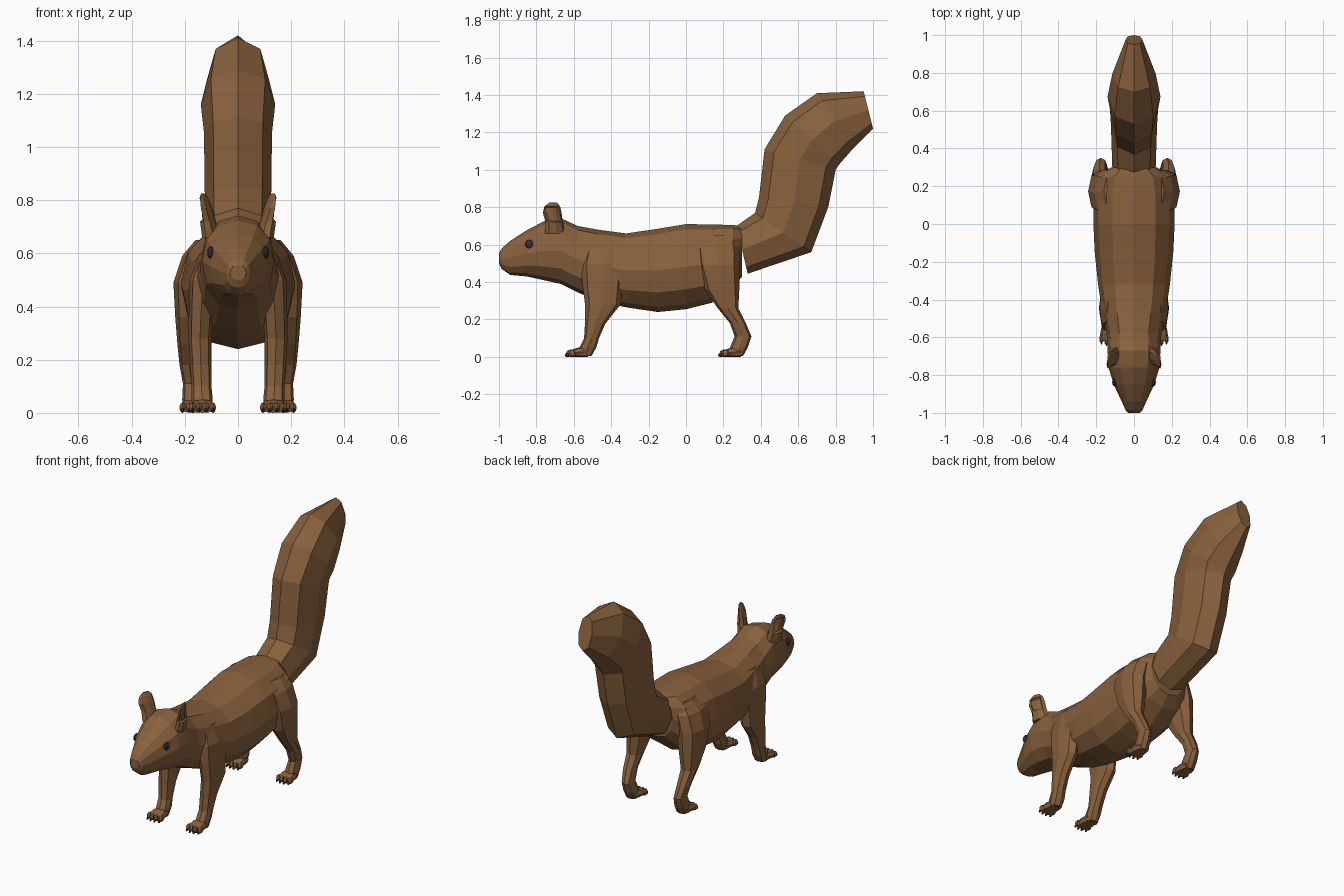
import bpy, bmesh, math
from mathutils import Vector

if "Cube" in bpy.data.objects:
    bpy.data.objects.remove(bpy.data.objects["Cube"])


def material(name, rgb):
    m = bpy.data.materials.new(name)
    m.diffuse_color = (*rgb, 1)
    m.use_nodes = True
    m.node_tree.nodes["Principled BSDF"].inputs["Base Color"].default_value = m.diffuse_color
    return m


FUR = material("brown fur", (0.25, 0.12, 0.047))
DARK = material("charcoal", (0.03, 0.034, 0.04))


def finish(name, bm, mat, mirror=False):
    bmesh.ops.recalc_face_normals(bm, faces=bm.faces)
    me = bpy.data.meshes.new(name)
    bm.to_mesh(me)
    bm.free()
    me.materials.append(mat)
    ob = bpy.data.objects.new(name, me)
    bpy.context.collection.objects.link(ob)
    if mirror:
        ob.modifiers.new("mirror", 'MIRROR').use_mirror_merge = False
    return ob


def oval(c, u, v, n, e=2.0):
    """Superellipse ring round c, spanned by half axes u and v."""
    pts = []
    for i in range(n):
        a = 2 * math.pi * i / n
        ca, sa = math.cos(a), math.sin(a)
        ca = math.copysign(abs(ca) ** (2 / e), ca) if abs(ca) > 1e-6 else 0
        sa = math.copysign(abs(sa) ** (2 / e), sa) if abs(sa) > 1e-6 else 0
        pts.append(Vector(c) + Vector(u) * ca + Vector(v) * sa)
    return pts


def loft(rings):
    bm = bmesh.new()
    rows = [[bm.verts.new(p) for p in r] for r in rings]
    n = len(rows[0])
    for a, b in zip(rows, rows[1:]):
        for i in range(n):
            j = (i + 1) % n
            bm.faces.new((a[i], a[j], b[j], b[i]))
    bm.faces.new(rows[0])
    bm.faces.new(rows[-1])
    return bm


def sagittal(f, b, hw, n, e):
    """Ring across the mid plane from (y, z) point f to point b."""
    f, b = Vector((0, *f)), Vector((0, *b))
    return oval((f + b) / 2, (f - b) / 2, (hw, 0, 0), n, e)


# Head and trunk: y, top z, bottom z, half width
trunk = [(-1.0, .555, .50, .03), (-.985, .58, .47, .045), (-.94, .62, .438, .065),
         (-.85, .678, .43, .107), (-.76, .725, .41, .135), (-.67, .742, .39, .14),
         (-.58, .70, .345, .145), (-.47, .68, .30, .168), (-.32, .66, .265, .19),
         (-.15, .685, .24, .208), (0, .71, .255, .215), (.14, .708, .29, .213),
         (.25, .705, .37, .195), (.30, .70, .43, .12)]
finish("body_and_head", loft([sagittal((y, t), (y, b), w, 12, 2.2) for y, t, b, w in trunk]), FUR)

# Tail: front edge, back edge, half width
tail = [((.27, .70), (.33, .445), .115), ((.37, .77), (.67, .56), .122),
        ((.39, .85), (.76, .80), .125), ((.42, 1.11), (.80, 1.0), .128),
        ((.53, 1.29), (.82, 1.03), .14), ((.70, 1.41), (.89, 1.11), .115),
        ((.95, 1.42), (1.0, 1.22), .045)]
finish("tail", loft([sagittal(f, b, w, 8, 2.2) for f, b, w in tail]), FUR)


# Legs: z, front y, back y, inner x, outer x
def leg(name, rows):
    rings = [oval(((xi + xo) / 2, (yf + yb) / 2, z), (0, (yf - yb) / 2, 0),
                  ((xo - xi) / 2, 0, 0), 8, 2.4) for z, yf, yb, xi, xo in rows]
    finish(name, loft(rings), FUR, True)


leg("front_leg", [(.60, -.53, -.37, .07, .145), (.50, -.56, -.33, .08, .182),
                  (.40, -.555, -.335, .09, .185), (.28, -.54, -.35, .10, .186),
                  (.18, -.54, -.43, .10, .18), (.10, -.545, -.465, .10, .175),
                  (.05, -.57, -.48, .095, .175), (.005, -.57, -.505, .10, .17)])
leg("hind_leg", [(.65, .09, .26, .06, .16), (.59, .045, .285, .08, .21),
                 (.49, .06, .285, .10, .243), (.36, .10, .285, .12, .236),
                 (.26, .17, .28, .14, .228), (.18, .235, .32, .145, .22),
                 (.11, .26, .35, .145, .207), (.05, .235, .33, .135, .21),
                 (.005, .23, .305, .14, .205)])


def blob(name, c, r, mat, mirror=True, seg=8):
    bm = bmesh.new()
    bmesh.ops.create_uvsphere(bm, u_segments=seg, v_segments=6, radius=1)
    bmesh.ops.scale(bm, vec=r, verts=bm.verts)
    bmesh.ops.translate(bm, vec=c, verts=bm.verts)
    return finish(name, bm, mat, mirror)


# Paws with toes and claws
def paw(name, x, y):
    rows = [(y + .12, .05, .035), (y + .07, .05, .045), (y + .025, .036, .05)]
    finish(name, loft([oval((x, yy, h / 2), (0, 0, h / 2), (w, 0, 0), 8, 2.8)
                       for yy, h, w in rows]), FUR, True)
    for i in range(4):
        tx = x + (i - 1.5) * .026
        ty = y + .028 + (.008 if i in (0, 3) else 0)
        blob(f"{name}_toe_{i}", (tx, ty, .02), (.013, .024, .019), FUR, seg=6)
        blob(f"{name}_claw_{i}", (tx, ty - .02, .009), (.006, .012, .009), DARK, seg=4)


paw("front_paw", .133, -.645)
paw("hind_paw", .17, .175)

# Ears: z, x, centre y, half thickness, half length
ear = [(.66, .10, -.70, .03, .055), (.72, .113, -.705, .026, .046),
       (.77, .122, -.715, .018, .05), (.805, .128, -.715, .01, .042),
       (.825, .131, -.71, .004, .02)]
bm = loft([oval((x, y, z), (.35 * l, -l, 0), (t, .3 * t, 0), 8, 2)
           for z, x, y, t, l in ear])
# Hollow on the outer side of each ear
bmesh.ops.recalc_face_normals(bm, faces=bm.faces)
hollow = [f for f in bm.faces if f.normal.x > .6 and .73 < f.calc_center_median().z < .81]
bmesh.ops.inset_region(bm, faces=hollow, thickness=.007, depth=-.01)
finish("ear", bm, FUR, True)

# Eyes and nose
blob("eye", (.102, -.838, .603), (.014, .023, .024), DARK)
rows = [(-1.0, .026, .016), (-.985, .034, .022), (-.965, .03, .02)]
finish("nose", loft([oval((0, y, .538), (0, 0, h), (w, 0, 0), 8, 2.8)
                     for y, w, h in rows]), DARK)
